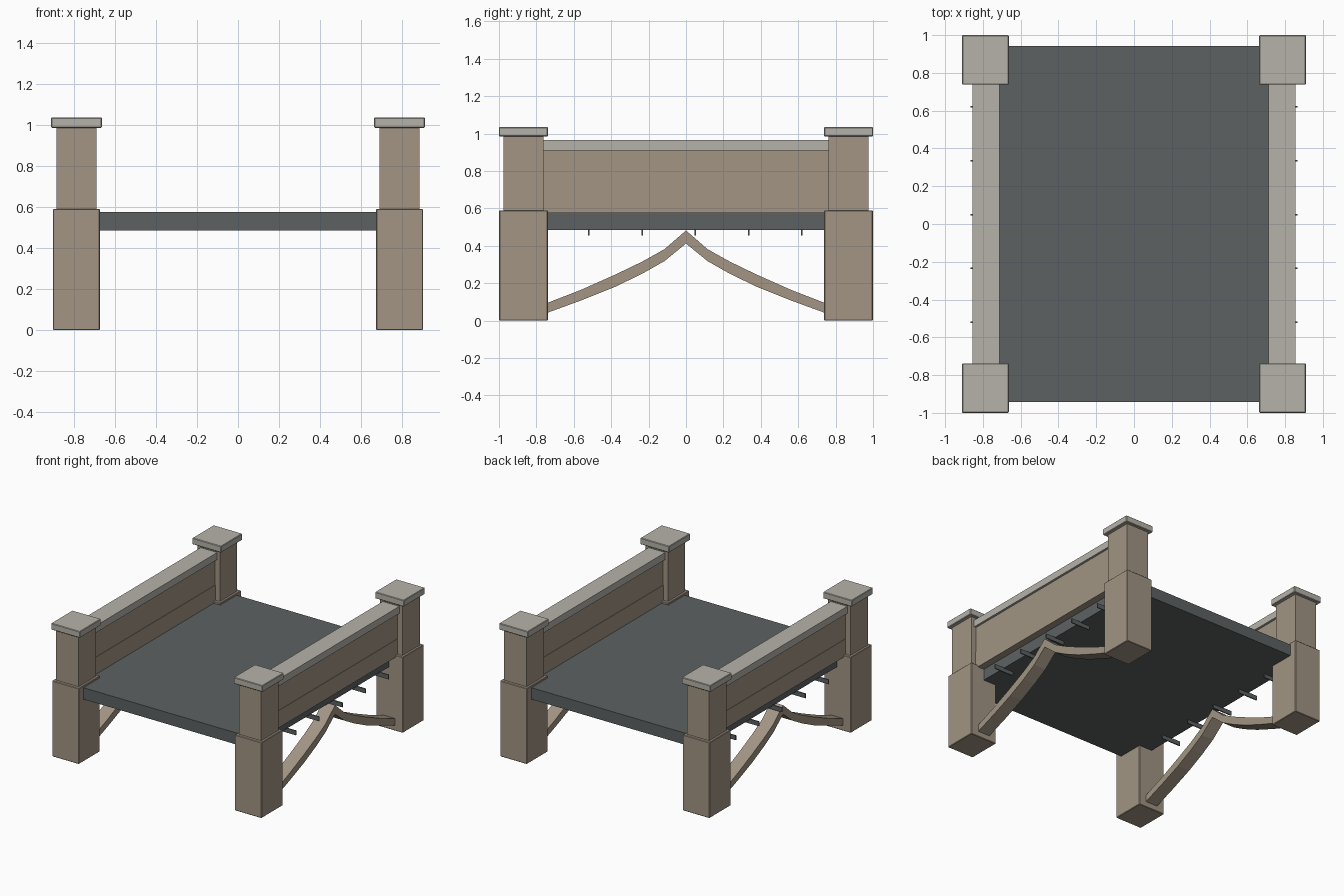
import bpy, bmesh

if "Cube" in bpy.data.objects:
    bpy.data.objects.remove(bpy.data.objects["Cube"])


def material(name, rgb):
    m = bpy.data.materials.new(name)
    m.diffuse_color = (*rgb, 1.0)
    m.use_nodes = True
    m.node_tree.nodes["Principled BSDF"].inputs["Base Color"].default_value = m.diffuse_color
    return m


TAN = material("tan_stone", (0.36, 0.30, 0.23))
CAP = material("pale_stone", (0.47, 0.45, 0.40))
DECK = material("slate_grey", (0.108, 0.121, 0.123))


def finish(name, bm, mat):
    bmesh.ops.recalc_face_normals(bm, faces=bm.faces)
    mesh = bpy.data.meshes.new(name)
    bm.to_mesh(mesh)
    bm.free()
    mesh.materials.append(mat)
    ob = bpy.data.objects.new(name, mesh)
    bpy.context.collection.objects.link(ob)
    return ob


def box(name, x, y, z, mat, bevel=0.0):
    """Box from (min, max) ranges."""
    bm = bmesh.new()
    bmesh.ops.create_cube(bm, size=1.0)
    for v in bm.verts:
        for i, (lo, hi) in enumerate((x, y, z)):
            v.co[i] = hi if v.co[i] > 0 else lo
    ob = finish(name, bm, mat)
    if bevel:
        mod = ob.modifiers.new("edge_bevel", 'BEVEL')
        mod.width = bevel
        mod.segments = 1
    return ob


def around(c, h):
    return (c - h, c + h)


# road deck
box("deck", (-0.785, 0.785), (-0.943, 0.943), (0.485, 0.575), DECK)

PX, PY = 0.7865, 0.869
# half of the arch band: (y, top z, bottom z), from pier to crown
ARCH = [(-0.80, 0.072, 0.020), (-0.738, 0.096, 0.043), (-0.56, 0.165, 0.108),
        (-0.38, 0.245, 0.180), (-0.235, 0.315, 0.250), (-0.115, 0.382, 0.318),
        (0.0, 0.482, 0.412)]
ARCH += [(-y, t, b) for y, t, b in reversed(ARCH[:-1])]

for sx, side in ((-1, "left"), (1, "right")):
    cx = sx * PX
    # stepped corner piers with caps
    for sy, end in ((-1, "front"), (1, "back")):
        cy = sy * PY
        tag = f"{end}_{side}"
        box(f"pier_base_{tag}", around(cx, 0.115), around(cy, 0.130), (0.0, 0.59), TAN, 0.004)
        box(f"pier_shaft_{tag}", around(cx, 0.0965), around(cy, 0.107), (0.58, 0.99), TAN)
        box(f"pier_cap_{tag}", around(cx, 0.124), around(cy, 0.131), (0.985, 1.035), CAP, 0.004)

    # parapet wall in two courses, with coping
    wx = sx * 0.784
    box(f"parapet_lower_{side}", around(wx, 0.057), (-0.80, 0.80), (0.574, 0.708), TAN)
    box(f"parapet_upper_{side}", around(wx, 0.054), (-0.80, 0.80), (0.706, 0.912), TAN)
    box(f"parapet_coping_{side}", around(wx, 0.0715), (-0.80, 0.80), (0.91, 0.965), CAP)

    # thin bracket plates under the deck edge
    for i in range(5):
        y = -0.52 + 0.285 * i
        box(f"deck_bracket_{side}_{i + 1}", tuple(sorted((sx * 0.70, sx * 0.865))),
            around(y, 0.004), (0.455, 0.49), DECK)

    # curved arch rib
    bm = bmesh.new()
    rings = []
    for y, t, b in ARCH:
        rings.append([bm.verts.new((wx + dx, y, z)) for dx, z in
                      ((-0.052, b), (0.052, b), (0.052, t), (-0.052, t))])
    for r, s in zip(rings, rings[1:]):
        for k in range(4):
            n = (k + 1) % 4
            bm.faces.new((r[k], r[n], s[n], s[k]))
    bm.faces.new(rings[0])
    bm.faces.new(rings[-1])
    finish(f"arch_rib_{side}", bm, TAN)
